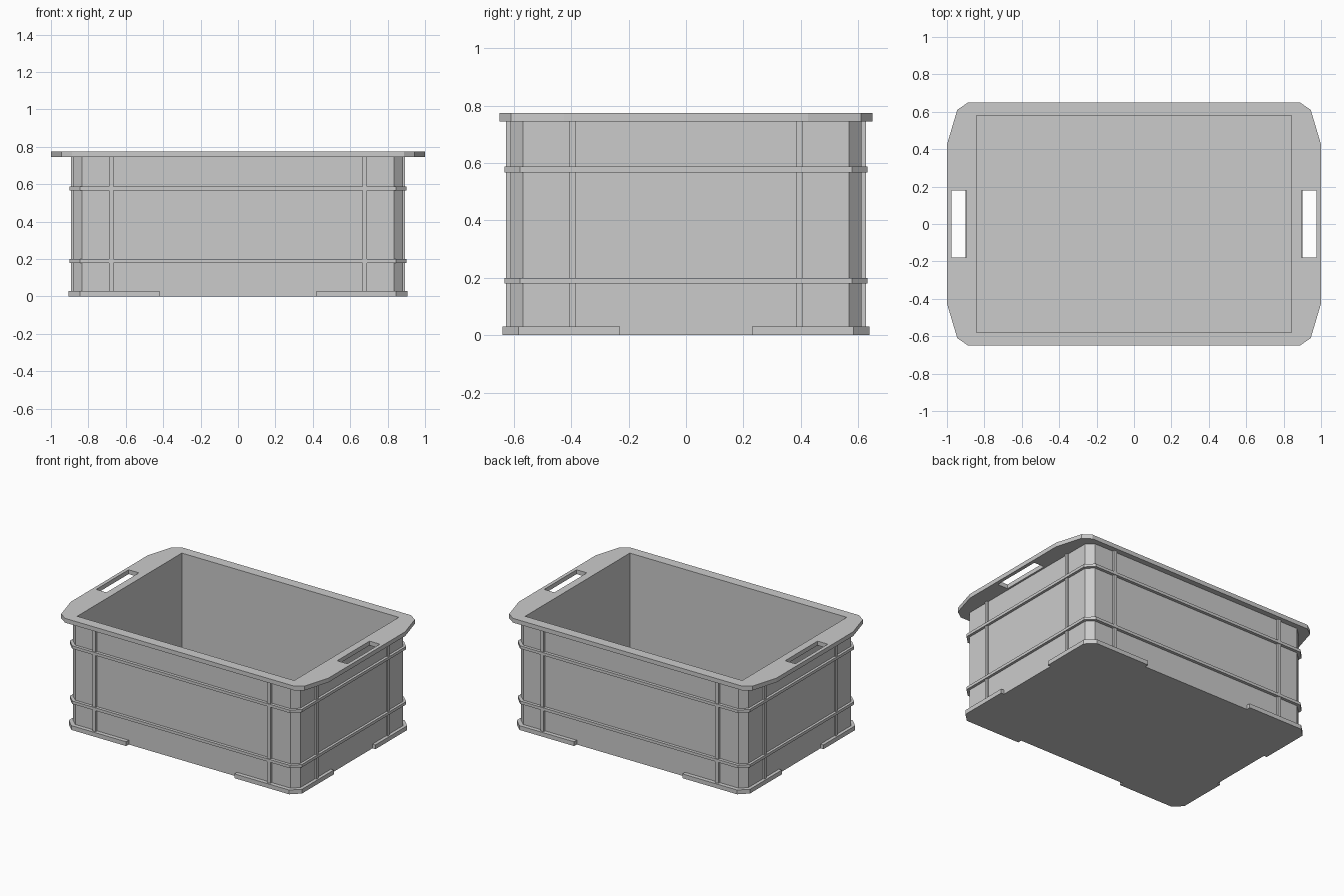
import bpy

if "Cube" in bpy.data.objects:
    bpy.data.objects.remove(bpy.data.objects["Cube"])


def slab(name, z0, z1, *loops):
    """Extrude a filled outline (further loops become holes) between two heights."""
    cu = bpy.data.curves.new(name, 'CURVE')
    cu.dimensions = '2D'
    cu.fill_mode = 'BOTH'
    cu.extrude = (z1 - z0) / 2
    for pts in loops:
        sp = cu.splines.new('POLY')
        sp.points.add(len(pts) - 1)
        for p, (x, y) in zip(sp.points, pts):
            p.co = (x, y, 0, 1)
        sp.use_cyclic_u = True
        sp.use_smooth = False
    ob = bpy.data.objects.new(name, cu)
    bpy.context.collection.objects.link(ob)
    bpy.ops.object.select_all(action='DESELECT')
    ob.select_set(True)
    bpy.context.view_layer.objects.active = ob
    bpy.ops.object.convert(target='MESH')
    ob = bpy.context.object
    ob.location.z = (z0 + z1) / 2
    bpy.ops.object.shade_flat()
    return ob


def four_way(quarter):
    """Mirror a quarter outline into a full closed outline."""
    back = quarter[::-1]
    return (quarter + [(-x, y) for x, y in back]
            + [(-x, -y) for x, y in quarter] + [(x, -y) for x, y in back])


def rect(x0, x1, y0, y1):
    return [(x0, y0), (x1, y0), (x1, y1), (x0, y1)]


BX, BY = 0.882, 0.611          # outer wall
RIM_Z, TOP_Z, FOOT_Z = 0.745, 0.775, 0.03
wall = four_way([(BX, 0.568), (0.835, BY)])
cavity = rect(-0.842, 0.842, -0.58, 0.58)

# Walls and floor
slab("walls", 0, RIM_Z, wall, cavity)
slab("floor", 0, 0.03, cavity)

# Rim with two handle slots
slab("rim", RIM_Z, TOP_Z, four_way([(1.0, 0.425), (0.945, 0.61), (0.887, 0.65)]),
     cavity, rect(0.895, 0.975, -0.18, 0.18), rect(-0.975, -0.895, -0.18, 0.18))

# Horizontal ribs around the walls
band = four_way([(0.9, 0.578), (0.845, 0.632)])
for name, z in (("lower_band", 0.18), ("upper_band", 0.567)):
    slab(name, z, z + 0.02, band, wall)

# Corner feet, front/back ribs and side ribs
foot = [(0.42, 0.64), (0.845, 0.64), (0.905, 0.583), (0.905, 0.23),
        (BX, 0.23), (BX, 0.568), (0.835, BY), (0.42, BY)]
long_rib = rect(0.666, 0.69, BY, 0.627)
end_rib = rect(BX, 0.893, 0.384, 0.405)
for sx in (-1, 1):
    for sy in (-1, 1):
        for name, pts, z0, z1 in (("corner_foot", foot, 0, FOOT_Z),
                                  ("long_side_rib", long_rib, FOOT_Z, RIM_Z),
                                  ("end_rib", end_rib, FOOT_Z, RIM_Z)):
            slab(name, z0, z1, [(x * sx, y * sy) for x, y in pts])
